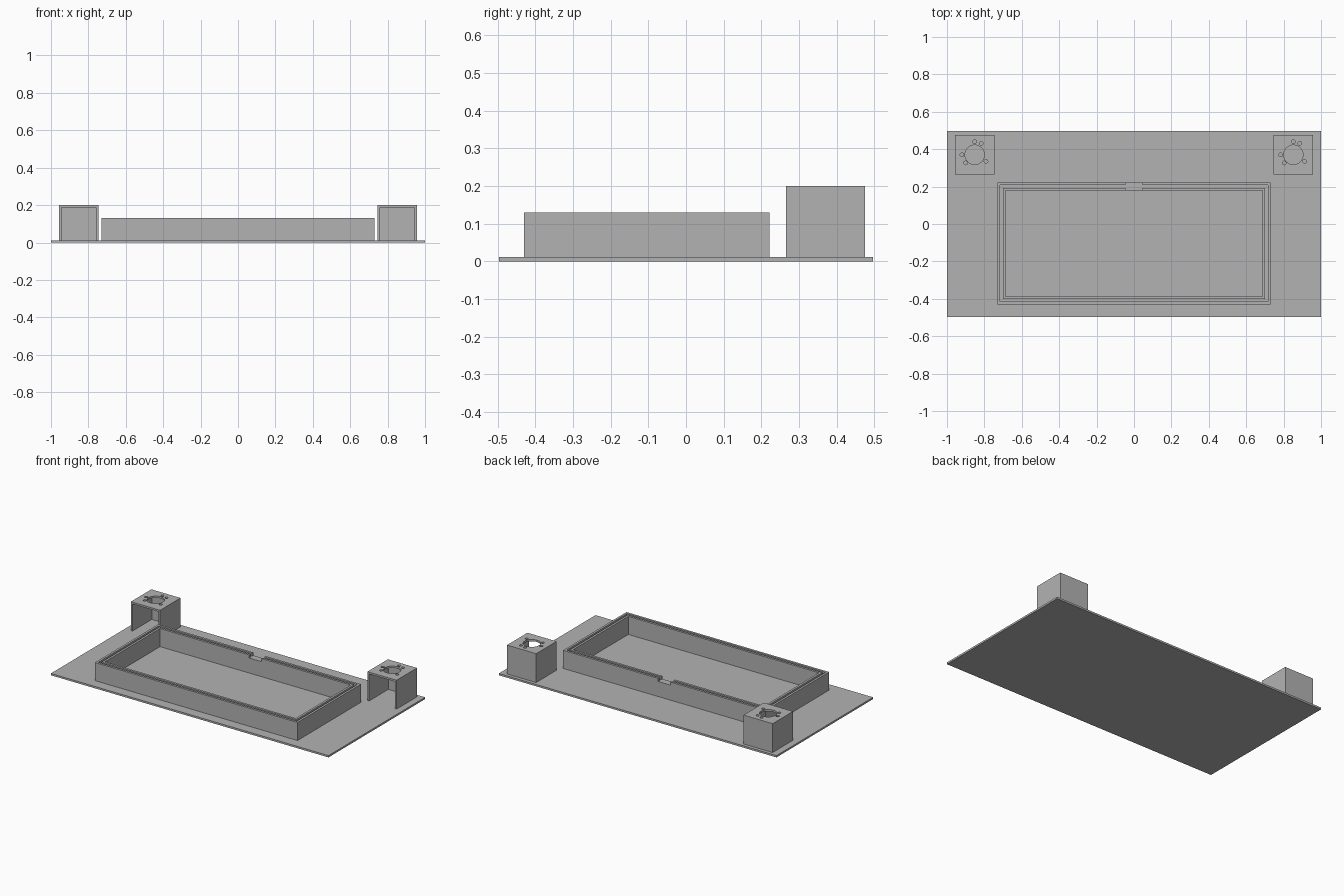
import bpy
import math

if "Cube" in bpy.data.objects:
    bpy.data.objects.remove(bpy.data.objects["Cube"])

grey = bpy.data.materials.new("plain grey")
grey.diffuse_color = (0.45, 0.45, 0.45, 1)
grey.use_nodes = True
grey.node_tree.nodes["Principled BSDF"].inputs["Base Color"].default_value = grey.diffuse_color


def box(name, x0, x1, y0, y1, z0, z1):
    bpy.ops.mesh.primitive_cube_add(size=1, location=((x0 + x1) / 2, (y0 + y1) / 2, (z0 + z1) / 2))
    ob = bpy.context.object
    ob.name = name
    ob.scale = (x1 - x0, y1 - y0, z1 - z0)
    bpy.ops.object.transform_apply(location=True, rotation=False, scale=True)
    ob.data.materials.append(grey)
    return ob


def drill(x, y, z, radius, sides):
    bpy.ops.mesh.primitive_cylinder_add(vertices=sides, radius=radius, depth=0.06, location=(x, y, z))
    ob = bpy.context.object
    ob.name = "hole_cutter"
    ob.data.materials.append(grey)
    return ob


def combine(target, tool, operation="DIFFERENCE"):
    mod = target.modifiers.new("cut", "BOOLEAN")
    mod.operation = operation
    mod.solver = "EXACT"
    mod.object = tool
    bpy.context.view_layer.objects.active = target
    bpy.ops.object.modifier_apply(modifier=mod.name)
    bpy.data.objects.remove(tool)


T = 0.012                      # sheet thickness
X, Y0, Y1, H = 0.73, -0.43, 0.222, 0.13


def inset_box(name, d, z0, z1):
    return box(name, -X + d, X - d, Y0 + d, Y1 - d, z0, z1)


# base plate
box("base_plate", -1, 1, -0.497, 0.497, 0, T)

# rectangular wall with a groove along its top edge and a notch at the back
wall = inset_box("frame_wall", 0, T, H)
combine(wall, inset_box("inside_cutter", 0.043, -0.1, 0.3))
groove = inset_box("groove_cutter", 0.0145, H - 0.02, 0.2)
combine(groove, inset_box("groove_core", 0.0285, 0, 0.3))
combine(wall, groove)
combine(wall, box("notch_cutter", -0.045, 0.045, 0.15, 0.25, H - 0.02, 0.2))

# corner housings, open at the front, with drilled tops
CY, HALF, TOP = 0.37, 0.105, 0.2
BOLTS = [(90, 0.07), (60, 0.07), (180, 0.068), (-30, 0.07), (222, 0.065)]
for side, cx in (("left", -0.852), ("right", 0.852)):
    housing = box(side + "_housing", cx - HALF, cx + HALF, CY - HALF, CY + HALF, T, TOP)
    combine(housing, box("cavity_cutter", cx - HALF + T, cx + HALF - T,
                         CY - HALF - 0.1, CY + HALF - T, -0.1, TOP - T))
    combine(housing, drill(cx, CY, TOP, 0.052, 32))
    for angle, r in BOLTS:
        a = math.radians(angle)
        combine(housing, drill(cx + r * math.cos(a), CY + r * math.sin(a), TOP, 0.01, 16))
